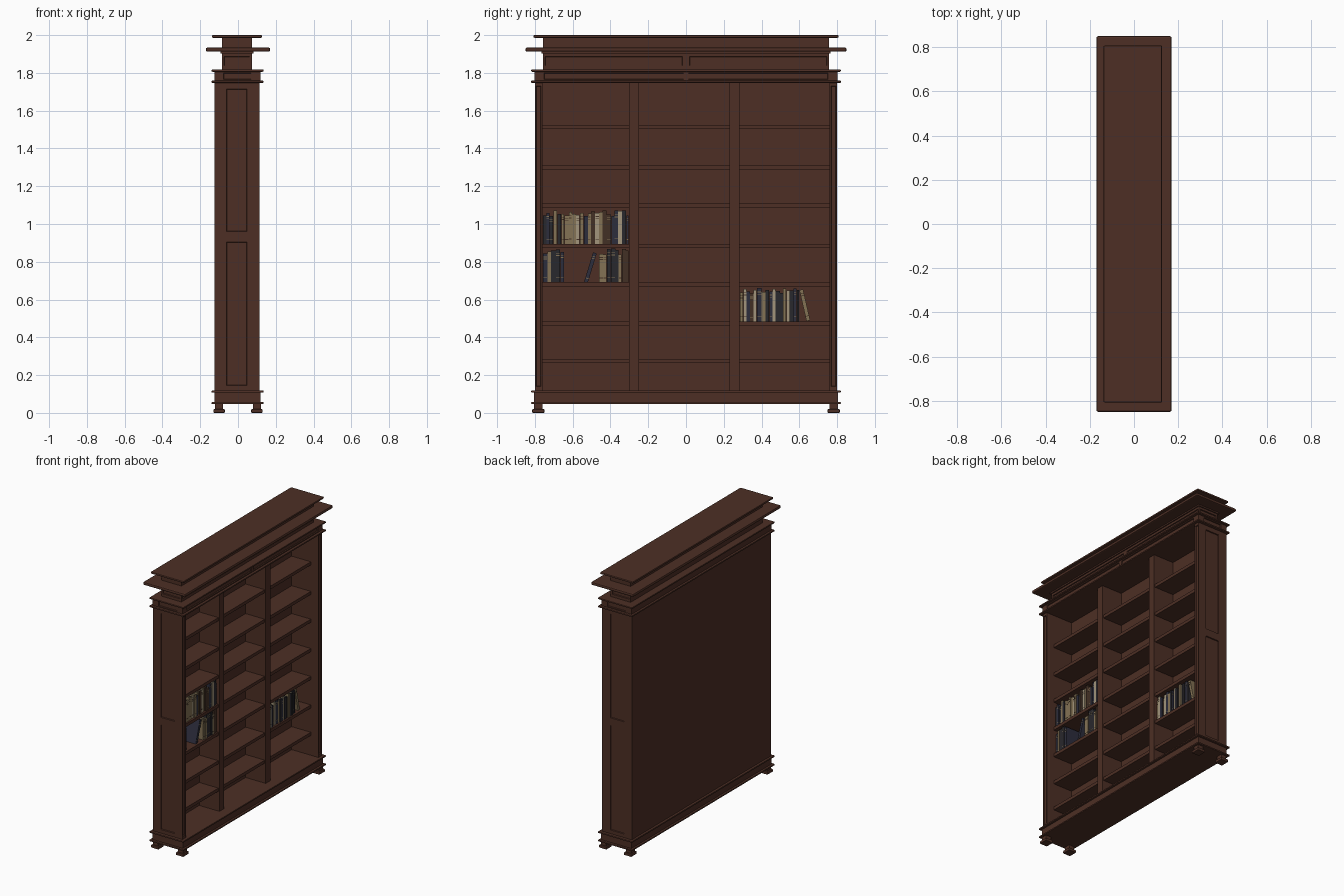
import bpy, bmesh, math, random
from mathutils import Vector, Matrix

if "Cube" in bpy.data.objects:
    bpy.data.objects.remove(bpy.data.objects["Cube"])

random.seed(7)


def mat(name, rgb):
    m = bpy.data.materials.new(name)
    m.diffuse_color = (*rgb, 1)
    m.use_nodes = True
    m.node_tree.nodes["Principled BSDF"].inputs["Base Color"].default_value = m.diffuse_color
    return m


WOOD = mat("dark_walnut", (0.074, 0.028, 0.018))
BLACK = mat("charcoal_cover", (0.022, 0.021, 0.026))
NAVY = mat("navy_cover", (0.025, 0.026, 0.045))
BROWN = mat("brown_cover", (0.055, 0.030, 0.018))
TAN = mat("tan_cover", (0.23, 0.17, 0.09))
PAGES = mat("cream_pages", (0.36, 0.30, 0.20))


def finish(bm, name, mats):
    me = bpy.data.meshes.new(name)
    bmesh.ops.recalc_face_normals(bm, faces=bm.faces)
    bm.to_mesh(me)
    bm.free()
    for m in mats:
        me.materials.append(m)
    ob = bpy.data.objects.new(name, me)
    bpy.context.collection.objects.link(ob)
    return ob


def add_box(bm, x, y, z, index=0, matrix=None):
    c = Vector(((x[0] + x[1]) / 2, (y[0] + y[1]) / 2, (z[0] + z[1]) / 2))
    s = Matrix.Diagonal((x[1] - x[0], y[1] - y[0], z[1] - z[0], 1))
    m = Matrix.Translation(c) @ s
    if matrix:
        m = matrix @ m
    vs = bmesh.ops.create_cube(bm, size=1, matrix=m)["verts"]
    for f in {f for v in vs for f in v.link_faces}:
        f.material_index = index


def box(name, x, y, z, bevel=0.0):
    bm = bmesh.new()
    add_box(bm, x, y, z)
    ob = finish(bm, name, [WOOD])
    if bevel:
        b = ob.modifiers.new("rounded_edge", "BEVEL")
        b.width, b.segments = bevel, 2
    return ob


def panelled_box(name, x, y, z, panels, depth=0.007):
    """Box with sunk panels; each panel = (axis, sign, range_a, range_b)."""
    bm = bmesh.new()
    add_box(bm, x, y, z)
    for axis, sign, ra, rb in panels:
        others = [i for i in range(3) if i != axis]
        n = Vector((0, 0, 0))
        n[axis] = sign
        for ax, rng in zip(others, (ra, rb)):
            for v in rng:
                co, no = Vector((0, 0, 0)), Vector((0, 0, 0))
                co[ax], no[ax] = v, 1
                side = [f for f in bm.faces if f.normal.dot(n) > 0.99]
                geom = side + list({e for f in side for e in f.edges}) \
                    + list({q for f in side for q in f.verts})
                bmesh.ops.bisect_plane(bm, geom=geom, plane_co=co, plane_no=no)
        bm.normal_update()
    for axis, sign, ra, rb in panels:
        others = [i for i in range(3) if i != axis]
        n = Vector((0, 0, 0))
        n[axis] = sign
        bm.normal_update()
        inside = []
        for f in bm.faces:
            c = f.calc_center_median()
            if f.normal.dot(n) > 0.99 and all(
                    r[0] < c[a] < r[1] for a, r in zip(others, (ra, rb))):
                inside.append(f)
        bmesh.ops.inset_region(bm, faces=inside, thickness=0.003, depth=-depth)
    return finish(bm, name, [WOOD])


# Feet: wide pad with a narrower block on top
for sx, xn in ((-1, "back"), (1, "front")):
    for sy, yn in ((-1, "left"), (1, "right")):
        px, py = sx * 0.1, sy * 0.782
        box(f"foot_pad_{xn}_{yn}", (px - 0.03, px + 0.03), (py - 0.032, py + 0.032), (0, 0.02), 0.004)
        box(f"foot_block_{xn}_{yn}", (px - 0.021, px + 0.021), (py - 0.022, py + 0.022), (0.018, 0.05))

# Plinth and its mouldings
LIP_X, LIP_Y = (-0.14, 0.135), (-0.82, 0.82)
box("plinth", (-0.125, 0.12), (-0.805, 0.805), (0.05, 0.115))
for name, z in (("plinth_lower_lip", 0.046), ("plinth_upper_lip", 0.107),
                ("header_lower_lip", 1.747), ("header_upper_lip", 1.806)):
    box(name, LIP_X, LIP_Y, (z, z + 0.012), 0.0045)

# Side walls with two tall sunk panels outside and one on the front edge
for s, n in ((-1, "left"), (1, "right")):
    ys = tuple(sorted((s * 0.76, s * 0.8)))
    inner = tuple(sorted((s * 0.767, s * 0.794)))
    panelled_box(f"side_wall_{n}", (-0.125, 0.115), ys, (0.112, 1.755), [
        (1, s, (-0.06, 0.048), (0.145, 0.905)),
        (1, s, (-0.06, 0.048), (0.96, 1.715)),
        (0, 1, inner, (0.14, 1.73))])

# Back board and the two dividers
box("back_board", (-0.123, -0.10), (-0.765, 0.765), (0.11, 1.755))
DIVIDERS = ((-0.302, -0.25), (0.23, 0.282))
for i, d in enumerate(DIVIDERS):
    box(f"divider_{i + 1}", (-0.105, 0.062), d, (0.11, 1.755))

# Shelves in three bays
BAYS = ((-0.76, -0.30), (-0.25, 0.23), (0.28, 0.76))
SHELF_TOPS = (0.286, 0.485, 0.692, 0.895, 1.108, 1.31, 1.525)
for b, bay in enumerate(BAYS):
    for k, t in enumerate(SHELF_TOPS):
        box(f"shelf_{b + 1}_{k + 1}", (-0.105, 0.054), bay, (t - 0.023, t))

# Header and frieze with sunk panels
ENDS = [(-0.752, -0.012), (0.012, 0.752)]
panelled_box("header", (-0.125, 0.118), (-0.803, 0.803), (1.753, 1.81),
             [(0, 1, r, (1.766, 1.799)) for r in ENDS] +
             [(1, s, (-0.076, 0.07), (1.766, 1.799)) for s in (-1, 1)])
panelled_box("frieze", (-0.085, 0.075), (-0.757, 0.757), (1.81, 1.92),
             [(0, 1, (a + 0.006, b - 0.006), (1.838, 1.886)) for a, b in ENDS] +
             [(1, s, (-0.074, 0.062), (1.838, 1.886)) for s in (-1, 1)])
box("frieze_ledge", (-0.093, 0.083), (-0.765, 0.765), (1.902, 1.916))

# Cornice, top block and top board
box("cornice", (-0.17, 0.17), (-0.85, 0.85), (1.912, 1.934), 0.008)
box("top_block", (-0.085, 0.075), (-0.757, 0.757), (1.93, 1.99))
box("top_board", (-0.138, 0.127), (-0.807, 0.807), (1.986, 2.0), 0.005)

COVERS = [BLACK, NAVY, BROWN, BLACK, TAN, TAN, PAGES]


def book(name, y, z, width, height, lean=0.0):
    """Open-fore-edge cover around a page block; leans about its base."""
    m = Matrix.Translation((0, y, z)) @ Matrix.Rotation(lean, 4, "X")
    bm = bmesh.new()
    front, back, c = random.uniform(0.036, 0.046), -0.07, 0.0022
    cover = random.choice(COVERS)
    trim = TAN if cover in (BLACK, NAVY, BROWN) else BROWN
    add_box(bm, (back, front), (0, c), (0, height), 0, m)
    add_box(bm, (back, front), (width - c, width), (0, height), 0, m)
    add_box(bm, (front - c, front), (c, width - c), (0, height), 0, m)
    add_box(bm, (back + 0.004, front - c), (c, width - c), (0.003, height - 0.004), 1, m)
    # raised bands on the spine
    if random.random() < 0.5:
        for f in (0.14, 0.8, 0.87):
            add_box(bm, (front, front + 0.0008), (0.001, width - 0.001),
                    (height * f, height * f + 0.0035), 2, m)
    finish(bm, name, [cover, PAGES, trim])


def book_row(name, y0, y1, z):
    y, i = y0, 1
    while y < y1 - 0.01:
        w = min(random.uniform(0.015, 0.026), y1 - y)
        book(f"{name}_{i}", y, z, w - 0.001, random.uniform(0.145, 0.178))
        y += w
        i += 1


# Books: full row, split row with a leaner, and a right-hand row with a leaner
book_row("upper_book", -0.757, -0.303, 0.895)
book_row("middle_book_a", -0.757, -0.645, 0.692)
book("middle_leaning_book", -0.54, 0.692, 0.02, 0.165, -math.radians(17))
book_row("middle_book_b", -0.46, -0.303, 0.692)
book_row("lower_book", 0.285, 0.60, 0.485)
book("lower_leaning_book", 0.638, 0.486, 0.02, 0.168, math.radians(13))
